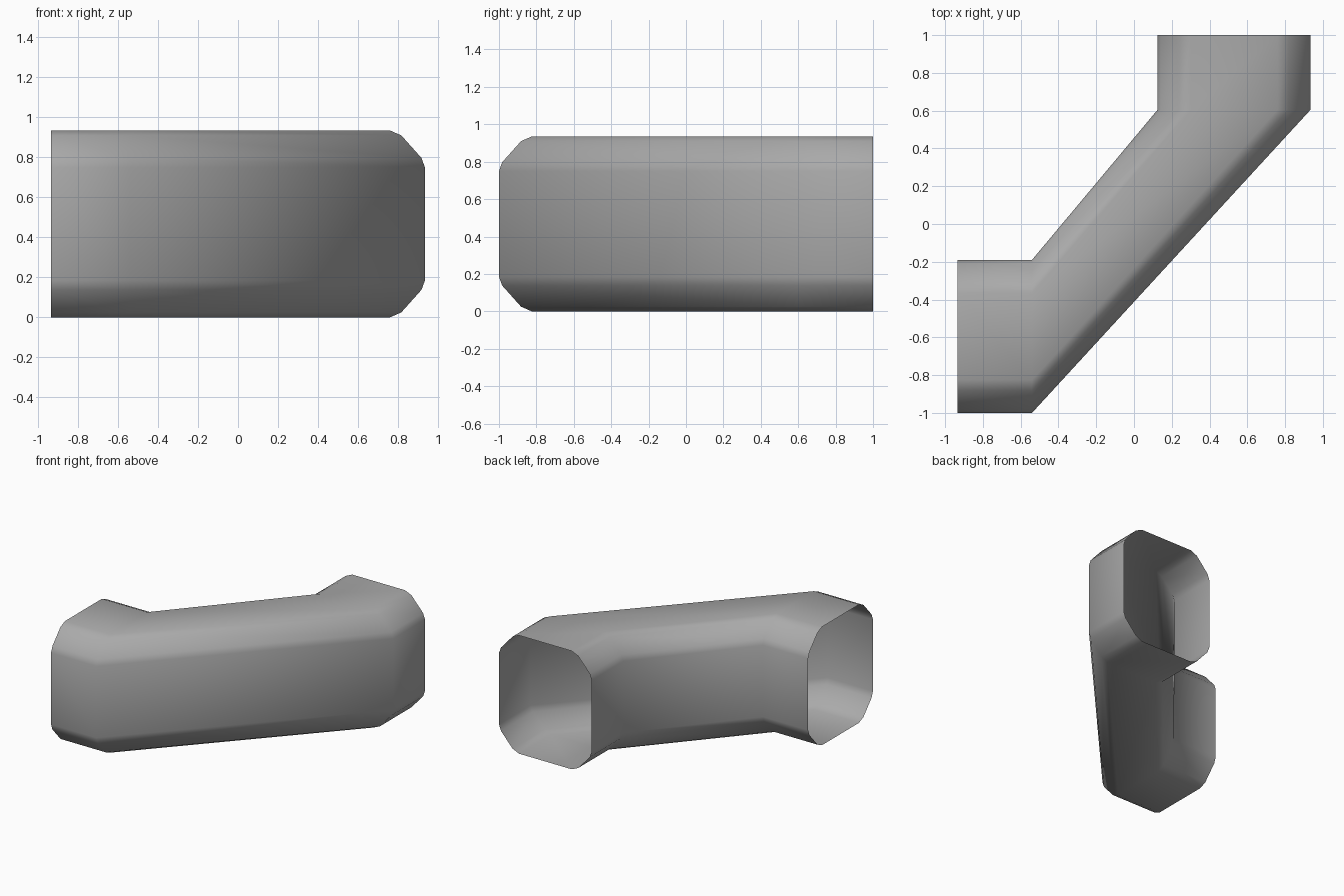
import bpy, bmesh

if "Cube" in bpy.data.objects:
    bpy.data.objects.remove(bpy.data.objects["Cube"])

# Duct cross-section: w runs from the outer to the inner side, z is height
W, H = 0.81, 0.935
corner = [(0.0, 0.185), (0.017, 0.138), (0.118, 0.025), (0.175, 0.0)]
half = corner + [(W - a, b) for a, b in reversed(corner)]
profile = half + [(a, H - b) for a, b in reversed(half)]

# Stations along the S-shaped duct: left mouth, two bends, back mouth
stations = [
    lambda w, z: (-0.935, -1 + w, z),
    lambda w, z: (-0.54, -1 + w, z),
    lambda w, z: (0.935 - w, 0.605, z),
    lambda w, z: (0.935 - w, 1.0, z),
]

bm = bmesh.new()
rings = [[bm.verts.new(s(w, z)) for w, z in profile] for s in stations]
n = len(profile)
for a, b in zip(rings, rings[1:]):
    for i in range(n):
        j = (i + 1) % n
        bm.faces.new((a[i], b[i], b[j], a[j])).smooth = True
bmesh.ops.recalc_face_normals(bm, faces=bm.faces)
# the shell is open, so make sure the top faces point up
top = max(bm.faces, key=lambda f: f.calc_center_median().z)
if top.normal.z < 0:
    bmesh.ops.reverse_faces(bm, faces=bm.faces)

mesh = bpy.data.meshes.new("duct_shell")
bm.to_mesh(mesh)
bm.free()
mat = bpy.data.materials.new("plain_grey")
mat.diffuse_color = (0.4, 0.4, 0.4, 1)
mat.use_nodes = True
mat.node_tree.nodes["Principled BSDF"].inputs["Base Color"].default_value = mat.diffuse_color
mesh.materials.append(mat)
duct = bpy.data.objects.new("duct_shell", mesh)
bpy.context.collection.objects.link(duct)
